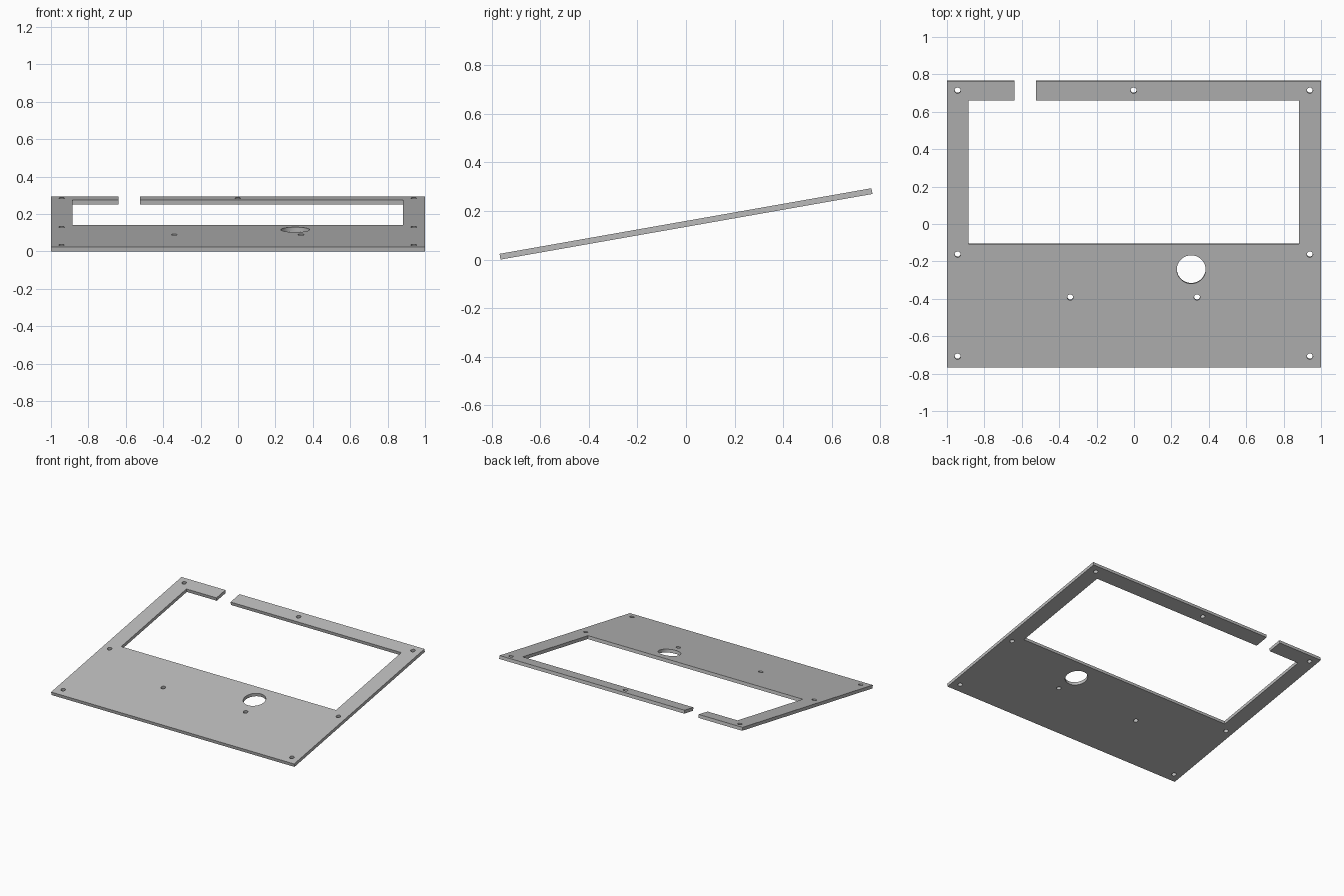
import bpy, bmesh, math
from mathutils import Matrix

cube = bpy.data.objects.get("Cube")
if cube:
    bpy.data.objects.remove(cube, do_unlink=True)

TILT = math.radians(10)
HALF_LEN, THICK = 0.778, 0.024


def new_object(name, bm):
    mesh = bpy.data.meshes.new(name)
    bmesh.ops.recalc_face_normals(bm, faces=bm.faces)
    bm.to_mesh(mesh)
    bm.free()
    obj = bpy.data.objects.new(name, mesh)
    bpy.context.collection.objects.link(obj)
    return obj


# Panel outline: a large window opened to the rear edge by a narrow slot
left, right, front, rear = -0.886, 0.882, -0.107, 0.672
slot_l, slot_r = -0.639, -0.523
outline = [(-1, -HALF_LEN), (1, -HALF_LEN), (1, HALF_LEN), (slot_r, HALF_LEN),
           (slot_r, rear), (right, rear), (right, front), (left, front),
           (left, rear), (slot_l, rear), (slot_l, HALF_LEN), (-1, HALF_LEN)]
bm = bmesh.new()
face = bm.faces.new([bm.verts.new((x, y, -THICK / 2)) for x, y in outline])
side = bmesh.ops.extrude_face_region(bm, geom=[face])
bmesh.ops.translate(bm, vec=(0, 0, THICK),
                    verts=[v for v in side["geom"] if isinstance(v, bmesh.types.BMVert)])
panel = new_object("panel", bm)

# Screw holes and the large round opening
holes = [(x, y, 0.016) for x in (-0.943, 0.94) for y in (-0.717, -0.163, 0.727)]
holes += [(-0.002, 0.727, 0.016), (-0.341, -0.396, 0.016), (0.337, -0.396, 0.016),
          (0.306, -0.245, 0.077)]
bm = bmesh.new()
for x, y, r in holes:
    bmesh.ops.create_cone(bm, cap_ends=True, segments=48 if r > 0.05 else 24,
                          radius1=r, radius2=r, depth=0.1,
                          matrix=Matrix.Translation((x, y, 0)))
cutter = new_object("hole_cutter", bm)
cutter.hide_render = True

cut = panel.modifiers.new("holes", "BOOLEAN")
cut.operation = "DIFFERENCE"
cut.solver = "EXACT"
cut.object = cutter
bpy.context.view_layer.objects.active = panel
panel.select_set(True)
bpy.ops.object.modifier_apply(modifier=cut.name)
bpy.data.objects.remove(cutter, do_unlink=True)

# Tilt the panel so its front edge rests on the ground
height = HALF_LEN * math.sin(TILT) + THICK / 2 * math.cos(TILT)
panel.data.transform(Matrix.Translation((0, 0, height)) @ Matrix.Rotation(TILT, 4, "X"))
bpy.ops.object.shade_smooth_by_angle(angle=math.radians(30))

# Plain grey finish
grey = bpy.data.materials.new("plain_grey")
grey.use_nodes = True
colour = (0.5, 0.5, 0.5, 1)
grey.diffuse_color = colour
grey.node_tree.nodes["Principled BSDF"].inputs["Base Color"].default_value = colour
panel.data.materials.clear()
panel.data.materials.append(grey)
